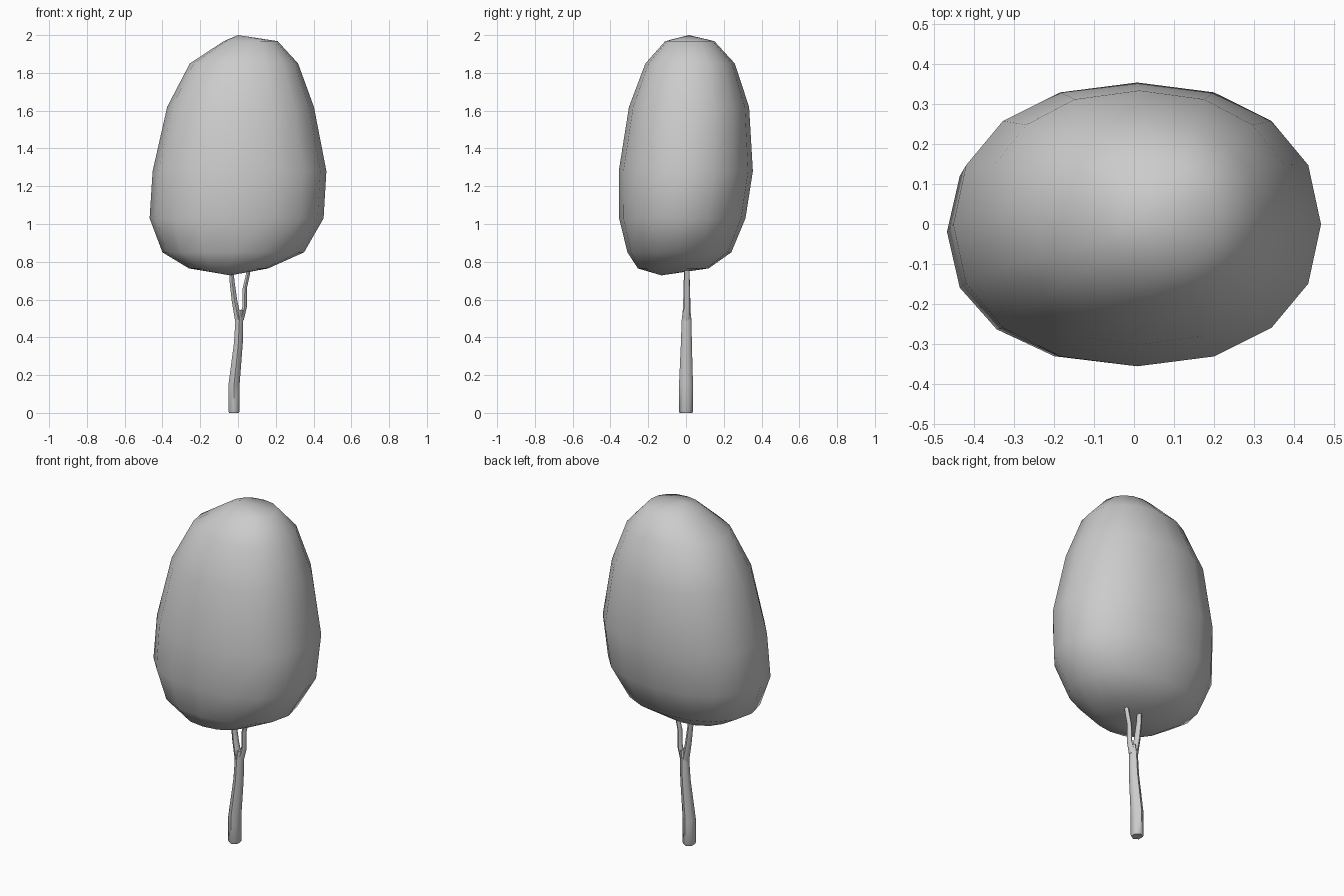
import bpy, bmesh
from math import cos, sin, tau, copysign

if "Cube" in bpy.data.objects:
    bpy.data.objects.remove(bpy.data.objects["Cube"])


def loft(name, rings, sides, power=2.0, tip=None, base=None, angle=0.0):
    """Skin horizontal rings (cx, cy, z, rx, ry); ends close flat or to a point."""
    bm = bmesh.new()

    def sup(v):
        return copysign(abs(v) ** (2 / power), v) if abs(v) > 1e-6 else 0.0

    loops = []
    for cx, cy, z, rx, ry in rings:
        angs = [angle + tau * i / sides for i in range(sides)]
        loops.append([bm.verts.new((cx + rx * sup(cos(a)), cy + ry * sup(sin(a)), z)) for a in angs])
    for a, b in zip(loops, loops[1:]):
        for i in range(sides):
            j = (i + 1) % sides
            bm.faces.new((a[i], a[j], b[j], b[i]))
    for loop, point in ((loops[0], base), (loops[-1], tip)):
        if point:
            v = bm.verts.new(point)
            for i in range(sides):
                bm.faces.new((loop[i], loop[(i + 1) % sides], v))
        else:
            bm.faces.new(loop)
    bmesh.ops.recalc_face_normals(bm, faces=bm.faces)
    me = bpy.data.meshes.new(name)
    bm.to_mesh(me)
    bm.free()
    ob = bpy.data.objects.new(name, me)
    bpy.context.collection.objects.link(ob)
    bpy.ops.object.select_all(action='DESELECT')
    ob.select_set(True)
    bpy.context.view_layer.objects.active = ob
    bpy.ops.object.shade_smooth_by_angle(angle=1.05)
    return ob


# Lopsided egg canopy: height, left, right, front, back
extents = [
    (0.765, -0.26, 0.16, -0.255, 0.12),
    (0.85, -0.40, 0.35, -0.31, 0.24),
    (1.03, -0.468, 0.453, -0.354, 0.315),
    (1.28, -0.452, 0.468, -0.356, 0.354),
    (1.62, -0.375, 0.402, -0.302, 0.334),
    (1.85, -0.255, 0.318, -0.215, 0.258),
    (1.968, -0.075, 0.21, -0.11, 0.15),
]
loft("canopy", [((l + r) / 2, (f + b) / 2, z, (r - l) / 2, (b - f) / 2)
                for z, l, r, f, b in extents],
     16, 2.2, tip=(0.0, 0.015, 2.0), base=(-0.04, -0.13, 0.728))

# Bent trunk
loft("trunk", [(-0.021, 0.0, 0.0, 0.030, 0.033), (-0.021, 0.0, 0.008, 0.034, 0.037),
               (-0.021, 0.0, 0.15, 0.034, 0.037), (0.002, 0.002, 0.37, 0.027, 0.029),
               (0.007, 0.003, 0.49, 0.024, 0.026), (0.012, 0.003, 0.545, 0.020, 0.020)],
     6, angle=tau / 12)

# Forked branches running up into the canopy
branches = {
    "left_branch": [(0.004, 0.003, 0.48, 0.021, 0.023), (-0.018, 0.004, 0.59, 0.017, 0.019),
                    (-0.032, 0.004, 0.70, 0.015, 0.016), (-0.038, 0.004, 0.82, 0.012, 0.013)],
    "right_branch": [(0.015, 0.003, 0.49, 0.017, 0.020), (0.035, 0.005, 0.56, 0.014, 0.016),
                     (0.036, 0.006, 0.66, 0.013, 0.014), (0.054, 0.006, 0.74, 0.012, 0.013),
                     (0.062, 0.006, 0.82, 0.010, 0.011)],
}
for name, path in branches.items():
    loft(name, path, 6, angle=tau / 12)
